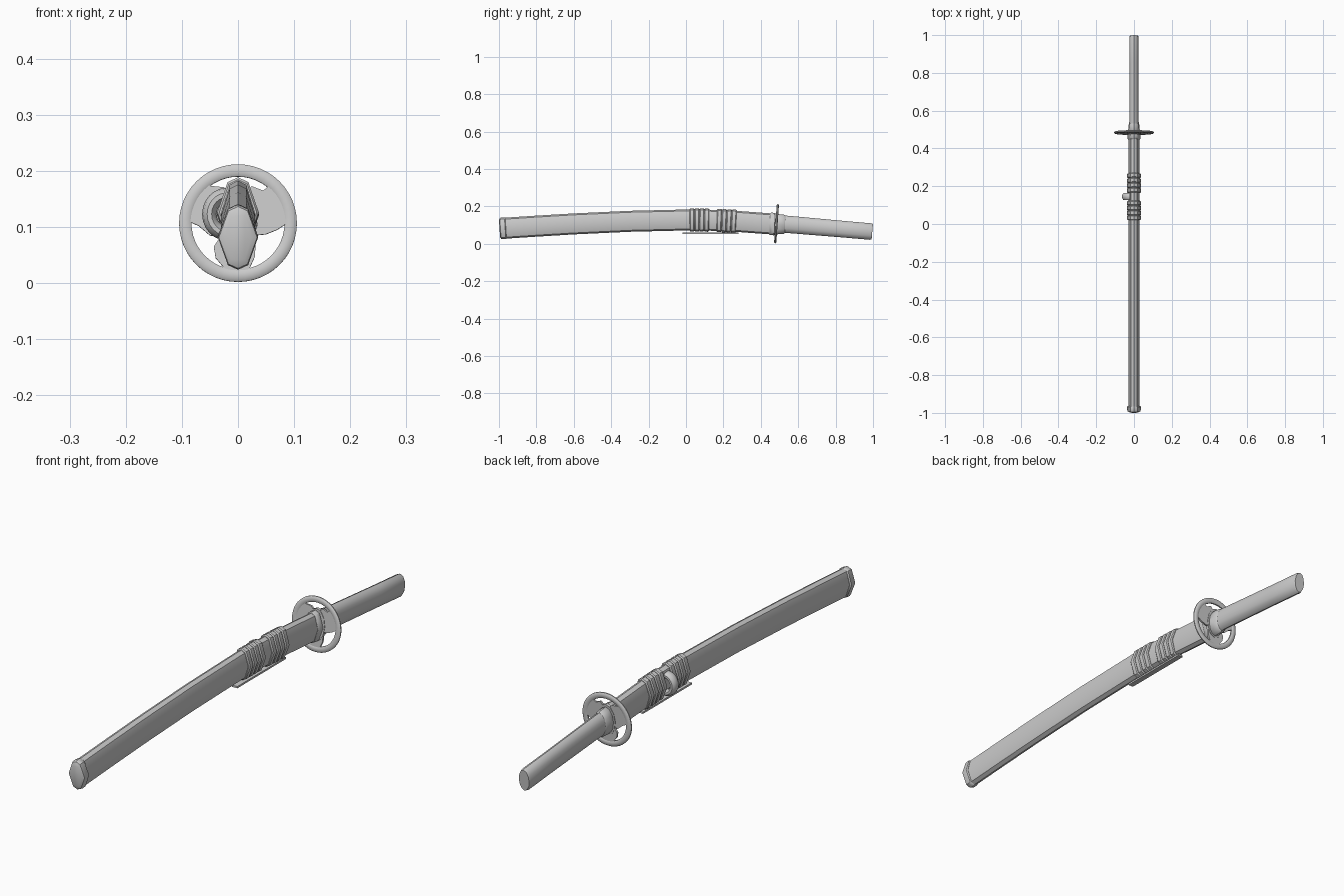
import bpy, bmesh, math
from mathutils import Matrix, Vector

if "Cube" in bpy.data.objects:
    bpy.data.objects.remove(bpy.data.objects["Cube"])

# centre line of the curved sheath and grip: (y, z)
PATH = [(-1, .081), (-.8, .094), (-.6, .106), (-.3, .120), (0, .127), (.12, .126),
        (.25, .121), (.47, .105), (.55, .103), (1, .064)]
# eight-sided upright cross-section, unit half width and half height
OCT = [(0, 1), (.5, .86), (1, 0), (.5, -.86), (0, -1), (-.5, -.86), (-1, 0), (-.5, .86)]
# rounder section for the grip
OVAL = [(math.sin(a * math.tau / 12), math.cos(a * math.tau / 12)) for a in range(12)]


def mid(y):
    for (y0, z0), (y1, z1) in zip(PATH, PATH[1:]):
        if y <= y1:
            return z0 + (z1 - z0) * (y - y0) / (y1 - y0)
    return PATH[-1][1]


def slope(y):
    a, b = max(y - .06, -1), min(y + .06, 1)
    return (mid(b) - mid(a)) / (b - a)


def finish(bm, name, angle=40):
    bmesh.ops.recalc_face_normals(bm, faces=bm.faces)
    me = bpy.data.meshes.new(name)
    bm.to_mesh(me)
    bm.free()
    ob = bpy.data.objects.new(name, me)
    bpy.context.collection.objects.link(ob)
    bpy.ops.object.select_all(action='DESELECT')
    ob.select_set(True)
    bpy.context.view_layer.objects.active = ob
    bpy.ops.object.shade_smooth_by_angle(angle=math.radians(angle))
    return ob


def loft(name, rings, shape=OCT, angle=40):
    """rings: (y, half width, half height), square to the centre line"""
    bm = bmesh.new()
    prev = None
    for y, w, h in rings:
        s, z = slope(y), mid(y)
        ring = [bm.verts.new((px * w, y - s * pz * h, z + pz * h)) for px, pz in shape]
        if prev:
            for i in range(len(ring)):
                j = (i + 1) % len(ring)
                bm.faces.new((prev[i], prev[j], ring[j], ring[i]))
        else:
            bm.faces.new(ring)
        prev = ring
    bm.faces.new(prev)
    return finish(bm, name, angle)


# sheath and its domed end cap
loft("sheath", [(y, .03, .056) for y in (-.97, -.8, -.6, -.45, -.3, -.15, 0, .12, .25, .36, .47)])
loft("sheath_end_cap", [(-.997, .024, .045), (-.992, .034, .055), (-.985, .036, .058),
                        (-.967, .036, .058), (-.963, .031, .056)])
loft("sheath_mouth", [(.448, .031, .057), (.453, .035, .060), (.474, .035, .060), (.477, .031, .057)])

# two bands of wrapped cord, four turns each
for band, start in (("rear", .02), ("front", .165)):
    for i in range(4):
        y = start + i * .026
        loft(f"{band}_cord_{i + 1}", [(y, .033, .058), (y + .004, .037, .062),
                                      (y + .021, .037, .062), (y + .025, .033, .058)])

# loose flat cord running under the bands
bm = bmesh.new()
bmesh.ops.create_cube(bm, size=1, matrix=Matrix.Translation((0, .13, .056))
                      @ Matrix.Diagonal((.022, .30, .007, 1)))
finish(bm, "under_cord")

# cord knob: half ring on the -x side
bm = bmesh.new()
prev = None
for i in range(13):
    a = math.pi * i / 12
    c = Vector((-.02 - .031 * math.sin(a), .145, .123 + .034 * math.cos(a)))
    out = Vector((-math.sin(a), 0, math.cos(a)))
    ring = [bm.verts.new(c + out * .013 * math.cos(t) + Vector((0, .020 * math.sin(t), 0)))
            for t in (k * math.tau / 10 for k in range(10))]
    if prev:
        for k in range(10):
            m = (k + 1) % 10
            bm.faces.new((prev[k], prev[m], ring[m], ring[k]))
    else:
        bm.faces.new(ring)
    prev = ring
bm.faces.new(prev)
finish(bm, "cord_knob")

# guard: everything is built in the xz plane, then tilted with the grip
GUARD = Matrix.Translation((0, .484, .107)) @ Matrix.Rotation(-.07, 4, 'X')

# rim with softened edges
bm = bmesh.new()
prof = [(.083, -.003), (.088, -.006), (.100, -.006), (.105, -.002),
        (.105, .002), (.100, .006), (.088, .006), (.083, .003)]
N = 48
grid = [[bm.verts.new(GUARD @ Vector((r * math.cos(i * math.tau / N), d, r * math.sin(i * math.tau / N))))
         for r, d in prof] for i in range(N)]
for i in range(N):
    a, b = grid[i], grid[(i + 1) % N]
    for k in range(8):
        m = (k + 1) % 8
        bm.faces.new((a[k], a[m], b[m], b[k]))
finish(bm, "guard_rim")


def plate(name, pts, half=.004):
    bm = bmesh.new()
    f = bm.faces.new([bm.verts.new(GUARD @ Vector((x, -half, z))) for x, z in pts])
    new = bmesh.ops.extrude_face_region(bm, geom=[f])["geom"]
    shift = GUARD.to_3x3() @ Vector((0, 2 * half, 0))
    bmesh.ops.translate(bm, vec=shift, verts=[v for v in new if isinstance(v, bmesh.types.BMVert)])
    finish(bm, name)


def arc(a0, a1, r=.088, n=7):
    return [(r * math.cos(math.radians(a0 + (a1 - a0) * i / n)),
             r * math.sin(math.radians(a0 + (a1 - a0) * i / n))) for i in range(n + 1)]


# pinwheel leaves joining rim and centre
plate("guard_leaf_right", arc(0, 50) + [(.045, .058), (.024, .066), (.01, .05), (0, 0), (.03, -.022),
                                        (.05, -.020), (.07, -.012)])
plate("guard_leaf_left", arc(130, 178) + [(-.07, -.005), (-.05, -.022), (-.03, -.025), (0, 0),
                                          (-.01, .05), (-.025, .064), (-.045, .066)])
plate("guard_leaf_bottom", arc(266, 282, n=3) + [(.030, -.06), (.032, -.03), (0, 0), (-.032, -.025),
                                                 (-.043, -.042), (-.040, -.062), (-.025, -.08)])
plate("guard_centre", [(x * .038, z * .062) for x, z in OVAL], .006)

# grip with collar
loft("grip_collar", [(.485, .027, .051), (.49, .031, .054), (.525, .029, .051), (.53, .025, .047)], OVAL)
loft("grip", [(.49, .026, .048), (.55, .025, .046), (.7, .0245, .045), (.85, .0245, .044),
              (.988, .025, .044), (.996, .022, .041)], OVAL)
